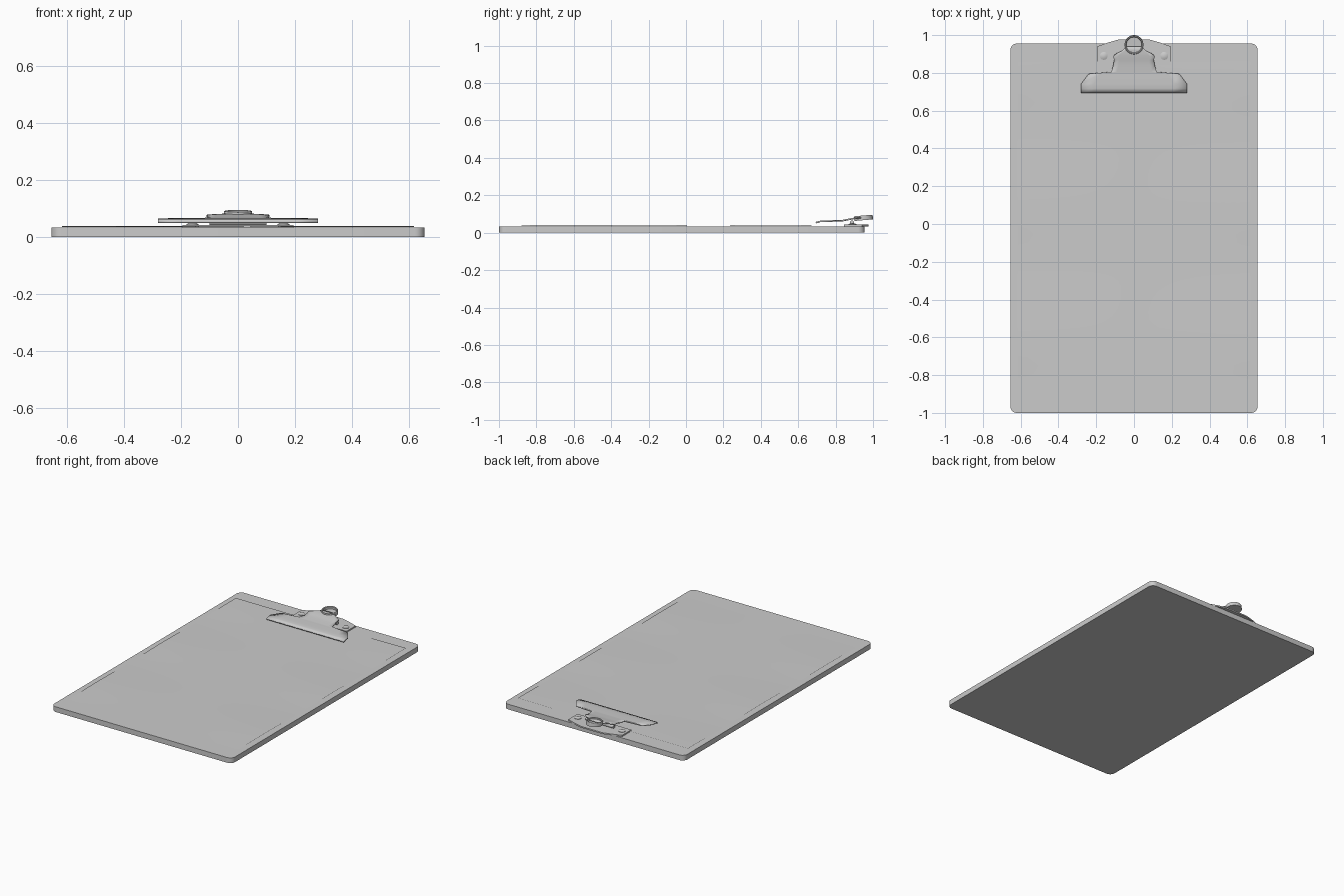
import bpy, bmesh
from math import sin, cos, pi, radians
from mathutils import Matrix

if "Cube" in bpy.data.objects:
    bpy.data.objects.remove(bpy.data.objects["Cube"])


def finish(name, bm, smooth=True):
    bmesh.ops.recalc_face_normals(bm, faces=bm.faces)
    me = bpy.data.meshes.new(name)
    bm.to_mesh(me)
    bm.free()
    ob = bpy.data.objects.new(name, me)
    bpy.context.collection.objects.link(ob)
    bpy.ops.object.select_all(action='DESELECT')
    ob.select_set(True)
    bpy.context.view_layer.objects.active = ob
    if smooth:
        bpy.ops.object.shade_smooth_by_angle(angle=radians(30))
    return ob


def prism(name, pts, z0, z1):
    bm = bmesh.new()
    f = bm.faces.new([bm.verts.new((x, y, z0)) for x, y in pts])
    top = bmesh.ops.extrude_face_region(bm, geom=[f])['geom']
    bmesh.ops.translate(bm, vec=(0, 0, z1 - z0),
                        verts=[v for v in top if isinstance(v, bmesh.types.BMVert)])
    return finish(name, bm)


def lathe(name, profile, matrix, n=32):
    # profile of (radius, height), spun about local z
    bm = bmesh.new()
    vs = [bm.verts.new((r, 0, z)) for r, z in profile]
    es = [bm.edges.new(p) for p in zip(vs, vs[1:])]
    bmesh.ops.spin(bm, geom=vs + es, cent=(0, 0, 0), axis=(0, 0, 1),
                   angle=2 * pi, steps=n, use_merge=True)
    bmesh.ops.remove_doubles(bm, verts=bm.verts, dist=1e-5)
    bm.transform(matrix)
    return finish(name, bm)


# Board with rounded corners
R, W, Y0, Y1 = 0.035, 0.655, -1.0, 0.955
outline = []
for cx, cy, a0 in ((W - R, Y1 - R, 0), (R - W, Y1 - R, 90),
                   (R - W, Y0 + R, 180), (W - R, Y0 + R, 270)):
    for i in range(9):
        a = radians(a0 + i * 90 / 8)
        outline.append((cx + R * cos(a), cy + R * sin(a)))
prism("board", outline, 0, 0.034)

# Slightly wavy sheet of paper
bm = bmesh.new()
bmesh.ops.create_grid(bm, x_segments=24, y_segments=40, size=1)
for v in bm.verts:
    x, y = v.co.x * 0.617, -0.01 + v.co.y * 0.87
    wave = sin(y * 9 + 0.6) * abs(x) / 0.617 + 0.4 * sin(x * 7 + y * 3)
    v.co = (x, y, 0.0375 + 0.0018 * wave)
finish("paper", bm)

# Clip base plate with arched back edge
half = [(0.195, 0.845), (0.195, 0.94), (0.14, 0.96), (0.08, 0.977)]
prism("clip_base", half + [(-x, y) for x, y in reversed(half)], 0.034, 0.043)

# Rivets
for side in (-1, 1):
    lathe("rivet", [(0, 0.051), (0.012, 0.05), (0.021, 0.046), (0.021, 0.042)],
          Matrix.Translation((side * 0.16, 0.89, 0)), 20)

# Clip arm: rows of (y, half width, height)
rows = [(0.695, 0.28, 0.050), (0.718, 0.28, 0.056), (0.742, 0.28, 0.057),
        (0.795, 0.24, 0.059), (0.800, 0.18, 0.059), (0.806, 0.12, 0.060),
        (0.84, 0.11, 0.061), (0.87, 0.105, 0.067), (0.89, 0.11, 0.071),
        (0.905, 0.09, 0.073), (0.92, 0.06, 0.074), (0.94, 0.045, 0.076)]
bm = bmesh.new()
grid = [[bm.verts.new((w * i / 4, y, z)) for i in range(-4, 5)] for y, w, z in rows]
for a, b in zip(grid, grid[1:]):
    for i in range(8):
        bm.faces.new((a[i], a[i + 1], b[i + 1], b[i]))
arm = finish("clip_arm", bm)
sol = arm.modifiers.new("thickness", 'SOLIDIFY')
sol.thickness = 0.008
sol.offset = -1

# Spring barrel under the arm
lathe("spring_barrel", [(0, -0.1), (0.011, -0.1), (0.011, 0.1), (0, 0.1)],
      Matrix.Translation((0, 0.888, 0.054)) @ Matrix.Rotation(pi / 2, 4, 'Y'), 20)

# Tilted hanging cup at the end of the arm
lathe("hanging_cup", [(0, 0.008), (0.041, 0.008), (0.041, 0.022), (0.044, 0.025),
                      (0.048, 0.025), (0.05, 0.022), (0.05, 0), (0, 0)],
      Matrix.Translation((0, 0.95, 0.067)) @ Matrix.Rotation(radians(5), 4, 'X'), 40)
